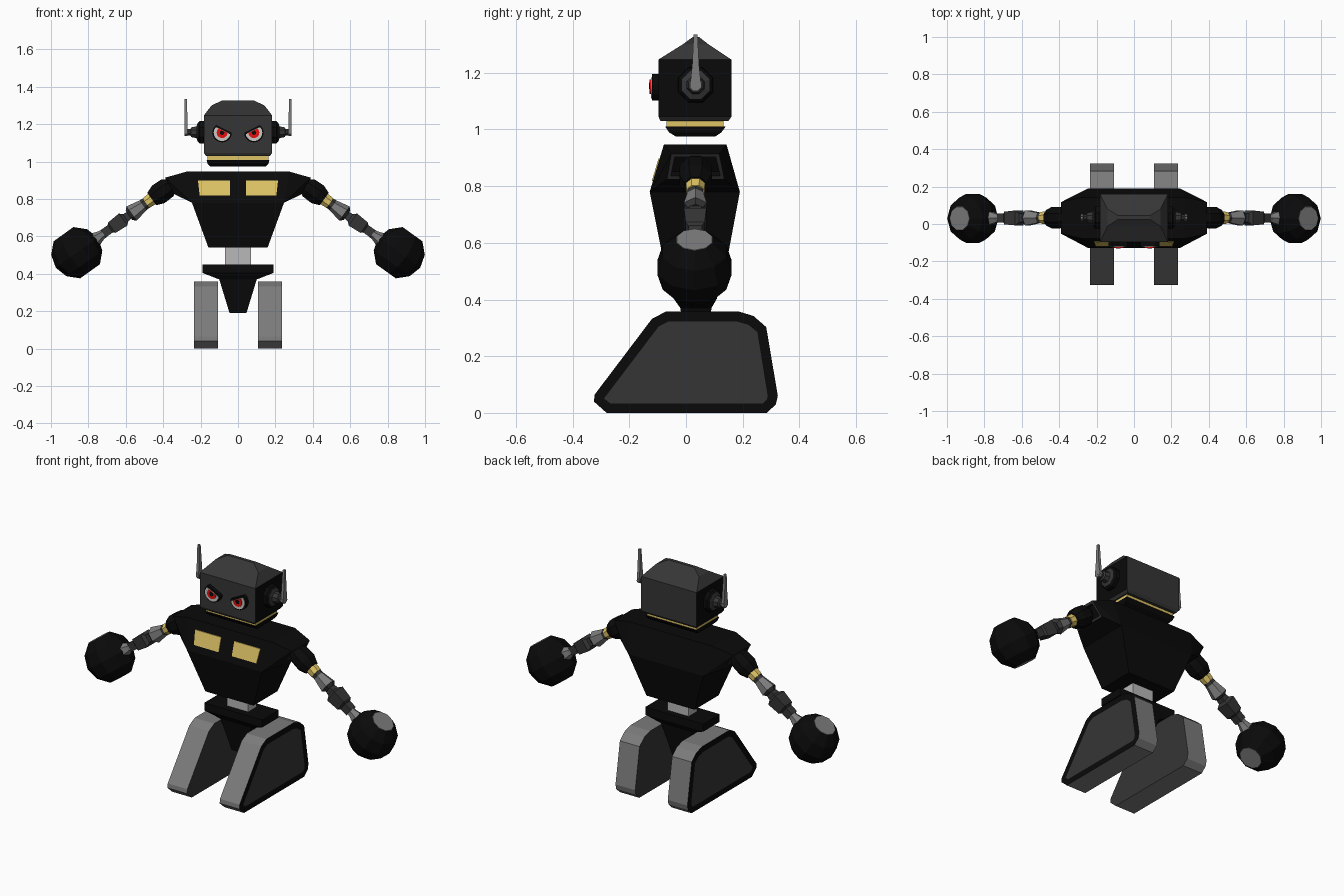
import bpy, bmesh, math
from mathutils import Vector

if "Cube" in bpy.data.objects:
    bpy.data.objects.remove(bpy.data.objects["Cube"])

def mat(name, r, g, b):
    m = bpy.data.materials.new(name)
    m.diffuse_color = (r, g, b, 1)
    m.use_nodes = True
    m.node_tree.nodes["Principled BSDF"].inputs["Base Color"].default_value = m.diffuse_color
    return m

BLACK = mat("black", .003, .003, .003)
DARK = mat("dark_grey", .036, .036, .036)
GREY = mat("mid_grey", .2, .2, .2)
LIGHT = mat("light_grey", .48, .48, .48)
YELLOW = mat("yellow", .73, .55, .13)
RED = mat("red", .85, .005, .005)
WHITE = mat("eye_white", .6, .58, .55)

def finish(name, bm, mats, mirror=False, fix=True):
    if fix:
        bmesh.ops.recalc_face_normals(bm, faces=bm.faces[:])
    me = bpy.data.meshes.new(name)
    bm.to_mesh(me)
    bm.free()
    for m in mats:
        me.materials.append(m)
    ob = bpy.data.objects.new(name, me)
    bpy.context.collection.objects.link(ob)
    if mirror:
        ob.modifiers.new("mirror", "MIRROR").use_mirror_merge = False
    return ob

def loft(rings, bm=None, colours=None):
    """Skin closed rings of points, capped at both ends; colours gives one index per span."""
    bm = bm or bmesh.new()
    vs = [[bm.verts.new(p) for p in r] for r in rings]
    n = len(vs[0])
    for k, (a, b) in enumerate(zip(vs, vs[1:])):
        for i in range(n):
            f = bm.faces.new((a[i], a[(i + 1) % n], b[(i + 1) % n], b[i]))
            f.material_index = colours[k] if colours else 0
    for r, c in ((vs[0][::-1], 0), (vs[-1], -1)):
        bm.faces.new(r).material_index = colours[c] if colours else 0
    return bm

def rect(z, hx, y0, y1, cx=0):
    return [(cx - hx, y0, z), (cx + hx, y0, z), (cx + hx, y1, z), (cx - hx, y1, z)]

def stack(name, m, rows, mirror=False):
    return finish(name, loft([rect(*r) for r in rows]), [m], mirror)

def turned(name, mats, origin, axis, profile, n, colours=None, mirror=True):
    """Faceted turning about an axis; profile holds (distance, radius)."""
    o, d = Vector(origin), Vector(axis).normalized()
    u = Vector((0, 1, 0))
    v = d.cross(u)
    rings = []
    for t, r in profile:
        angles = [2 * math.pi * (i + .5) / n for i in range(n)]
        rings.append([o + d * t + (u * math.cos(a) + v * math.sin(a)) * r for a in angles])
    return finish(name, loft(rings, colours=colours), mats, mirror)

# Head: box with black sides and a hipped roof
bm = loft([rect(1.03, .17, -.09, .15), rect(1.045, .182, -.097, .16),
           rect(1.247, .182, -.097, .16), rect(1.3, .142, -.012, .08),
           rect(1.327, .085, .025, .045)])
bmesh.ops.recalc_face_normals(bm, faces=bm.faces[:])
for f in bm.faces:
    f.material_index = int(abs(f.normal.x) > .95)
finish("head", bm, [DARK, BLACK])
stack("neck_band", YELLOW, [(1.005, .162, -.068, .133), (1.032, .162, -.068, .133)])
stack("jaw", BLACK, [(.975, .15, -.035, .103), (.99, .163, -.06, .125), (1.01, .168, -.073, .14)])

# Ears and antennas
turned("ear", [BLACK, DARK, GREY], (0, .034, 1.157), (1, 0, 0),
       [(.175, .067), (.205, .065), (.216, .053), (.222, .034), (.25, .028), (.255, .018),
        (.268, .018), (.27, .022), (.285, .022)], 8, [0, 0, 1, 1, 1, 1, 2, 2])
stack("antenna", GREY, [(1.15, .008, .014, .054, .278), (1.23, .008, .022, .046, .278),
                        (1.335, .006, .027, .041, .28)], True)

# Eyes: stacked discs cut by a slanted lid
def eye_layer(name, m, r, cut, y0, y1, cx=.085, cz=1.155):
    slope = math.radians(27)
    nx, nz = -math.sin(slope), math.cos(slope)
    pts = []
    for i in range(20):
        a = 2 * math.pi * i / 20
        x, z = r * math.cos(a), r * math.sin(a)
        over = max(0, x * nx + z * nz - cut)
        pts.append((cx + x - over * nx, cz + z - over * nz))
    finish(name, loft([[(x, y, z) for x, z in pts] for y in (y0, y1)]), [m], True)

eye_layer("eye_socket", BLACK, .052, .022, -.09, -.12)
eye_layer("eye_white", WHITE, .045, .012, -.118, -.124)
eye_layer("eye_iris", RED, .029, .011, -.122, -.128)
eye_layer("eye_pupil", BLACK, .012, .009, -.126, -.131)

# Torso: shoulder block over a tapered belly, with recessed arm sockets
def both(x, y0, y1, z):
    return [(s * x, y, z) for s in (-1, 1) for y in (y0, y1)]

bm = bmesh.new()
waistline = both(.246, -.128, .19, .78)
for pts in (waistline + both(.273, -.078, .143, .947) + both(.39, -.052, .117, .914)
            + both(.338, -.067, .135, .825),
            waistline + both(.158, -.08, .145, .54)):
    vs = [bm.verts.new(p) for p in pts]
    bmesh.ops.convex_hull(bm, input=vs)
bmesh.ops.dissolve_limit(bm, angle_limit=.02, verts=bm.verts[:], edges=bm.edges[:])
bmesh.ops.recalc_face_normals(bm, faces=bm.faces[:])
ends = [f for f in bm.faces if abs(f.normal.x) > .7 and f.calc_center_median().z > .82]
frame = bmesh.ops.inset_individual(bm, faces=ends, thickness=.018)["faces"]
for f in frame:
    f.material_index = 1
bmesh.ops.inset_individual(bm, faces=ends, thickness=.004, depth=-.03)
finish("torso", bm, [BLACK, DARK], fix=False)

# Chest panels lying on the sloped front
def chest_y(z):
    return -.128 + (z - .78) * .05 / .167
rings = [[(x, chest_y(z) - off, z) for x, z in ((.043, .818), (.205, .818), (.214, .898), (.043, .898))]
         for off in (-.002, .004)]
finish("chest_panel", loft(rings), [YELLOW], True)

# Waist and pelvis
stack("waist", LIGHT, [(.44, .07, -.005, .075), (.55, .07, -.005, .075)])
stack("pelvis", BLACK, [(.19, .045, .005, .065), (.37, .1, -.02, .09),
                        (.405, .19, -.045, .11), (.45, .19, -.045, .11)])

# Arms: one straight axis from shoulder to fist
A, D = (.37, .034, .865), (.813, -.005, -.582)
turned("shoulder_joint", [BLACK], A, D,
       [(-.02, .04), (.01, .06), (.07, .062), (.112, .044)], 8)
turned("arm_band", [YELLOW], A, D, [(.105, .037), (.15, .034)], 8)
turned("upper_arm", [GREY, DARK], A, D,
       [(.14, .03), (.17, .032), (.245, .047), (.262, .03)], 6, [1, 0, 1])
turned("forearm", [DARK], A, D,
       [(.255, .028), (.285, .034), (.3, .056), (.375, .048), (.385, .034), (.43, .034)], 4)
turned("wrist", [GREY], A, D, [(.42, .024), (.445, .026), (.52, .052)], 6)
turned("fist", [BLACK, GREY], (.862, .03, .513), (.582, 0, .813),
       [(-.122, .065), (-.121, .066), (-.07, .118), (0, .138), (.07, .118), (.121, .066), (.122, .065)],
       10, [1, 0, 0, 0, 0, 1])

# Legs: rounded tread blocks with a bordered panel on the outer side
outline = [(-.28, 0), (-.325, .04), (-.322, .065), (-.12, .332), (-.07, .358), (.185, .358),
           (.238, .342), (.283, .303), (.324, .06), (.317, .03), (.285, 0)]
bm = loft([[(x, y, z) for y, z in outline] for x in (.107, .236)])
bmesh.ops.recalc_face_normals(bm, faces=bm.faces[:])
for f in bm.faces:
    f.material_index = int(abs(f.normal.x) > .9)
outer = [f for f in bm.faces if f.normal.x > .9]
for f in bmesh.ops.inset_individual(bm, faces=outer, thickness=.036)["faces"]:
    f.material_index = 2
finish("leg", bm, [GREY, DARK, BLACK], True, fix=False)
